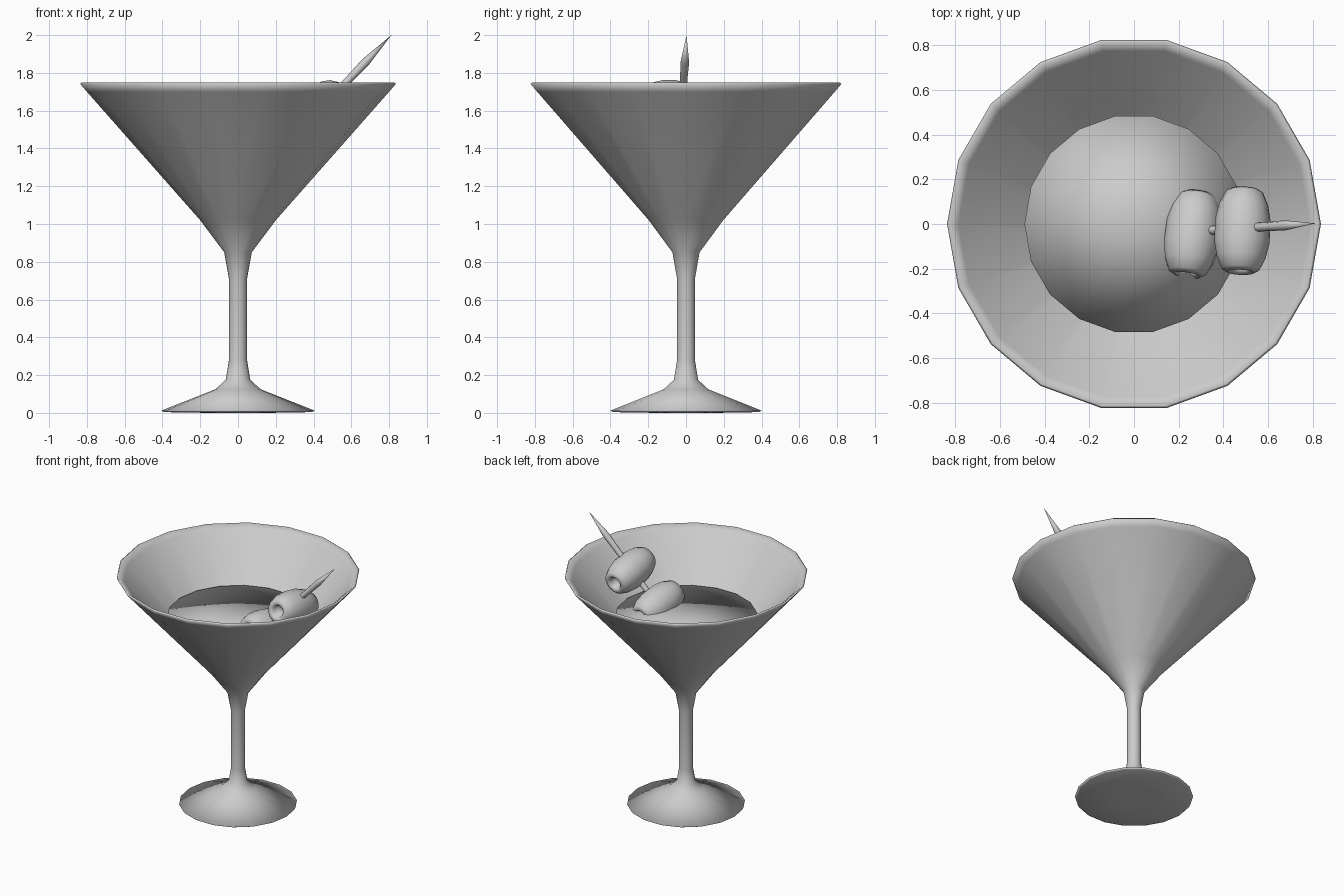
import bpy, math
from mathutils import Vector

if "Cube" in bpy.data.objects:
    bpy.data.objects.remove(bpy.data.objects["Cube"])


def lathe(name, profile, sides, center=(0, 0, 0), axis=(0, 0, 1)):
    """Revolve (radius, height) points around an axis; radius 0 makes a pole."""
    verts, rings, faces = [], [], []
    for r, z in profile:
        start = len(verts)
        n = 1 if r == 0 else sides
        for i in range(n):
            a = 2 * math.pi * i / sides
            verts.append((r * math.cos(a), r * math.sin(a), z))
        rings.append([start + i % n for i in range(sides)])
    for lo, hi in zip(rings, rings[1:]):
        for i in range(sides):
            j = (i + 1) % sides
            face = list(dict.fromkeys((lo[i], lo[j], hi[j], hi[i])))
            if len(face) > 2:
                faces.append(face)
    mesh = bpy.data.meshes.new(name)
    mesh.from_pydata(verts, [], faces)
    mesh.polygons.foreach_set("use_smooth", [True] * len(mesh.polygons))
    obj = bpy.data.objects.new(name, mesh)
    bpy.context.collection.objects.link(obj)
    obj.location = center
    obj.rotation_mode = 'QUATERNION'
    obj.rotation_quaternion = Vector((0, 0, 1)).rotation_difference(Vector(axis).normalized())
    return obj


# Glass: foot, stem, outer bowl, lip, then inner bowl
lathe("cocktail_glass", [
    (0, 0), (0.16, 0), (0.39, 0.004), (0.406, 0.012), (0.12, 0.125),
    (0.065, 0.175), (0.048, 0.28), (0.048, 0.71), (0.073, 0.85), (0.2, 1.02),
    (0.80, 1.70), (0.836, 1.742), (0.825, 1.75), (0.785, 1.715),
    (0.16, 1.02), (0, 0.90)], 18)

# Drink filling the lower bowl
lathe("drink", [(0, 0.91), (0.15, 1.03), (0.49, 1.43), (0, 1.43)], 18)

# Two olives with a dimple at each end
half = [(0, 0.13), (0.035, 0.135), (0.042, 0.175), (0.06, 0.19),
        (0.085, 0.175), (0.11, 0.12), (0.124, 0.05)]
olive = [(r, -z) for r, z in half] + half[::-1]
lathe("upper_olive", olive, 16, (0.485, -0.03, 1.63), (0.05, 1, -0.2))
lathe("lower_olive", olive, 16, (0.262, -0.045, 1.43), (0.14, 1, -0.22))

# Pick running through both olives, pointed at each end
tip, end = Vector((0.812, 0.003, 2.0)), Vector((0.10, -0.045, 1.255))
length = (tip - end).length
lathe("pick", [(0, 0), (0.022, 0.2), (0.02, 0.3), (0.02, length - 0.3),
               (0.023, length - 0.2), (0, length)], 8, end, tip - end)
